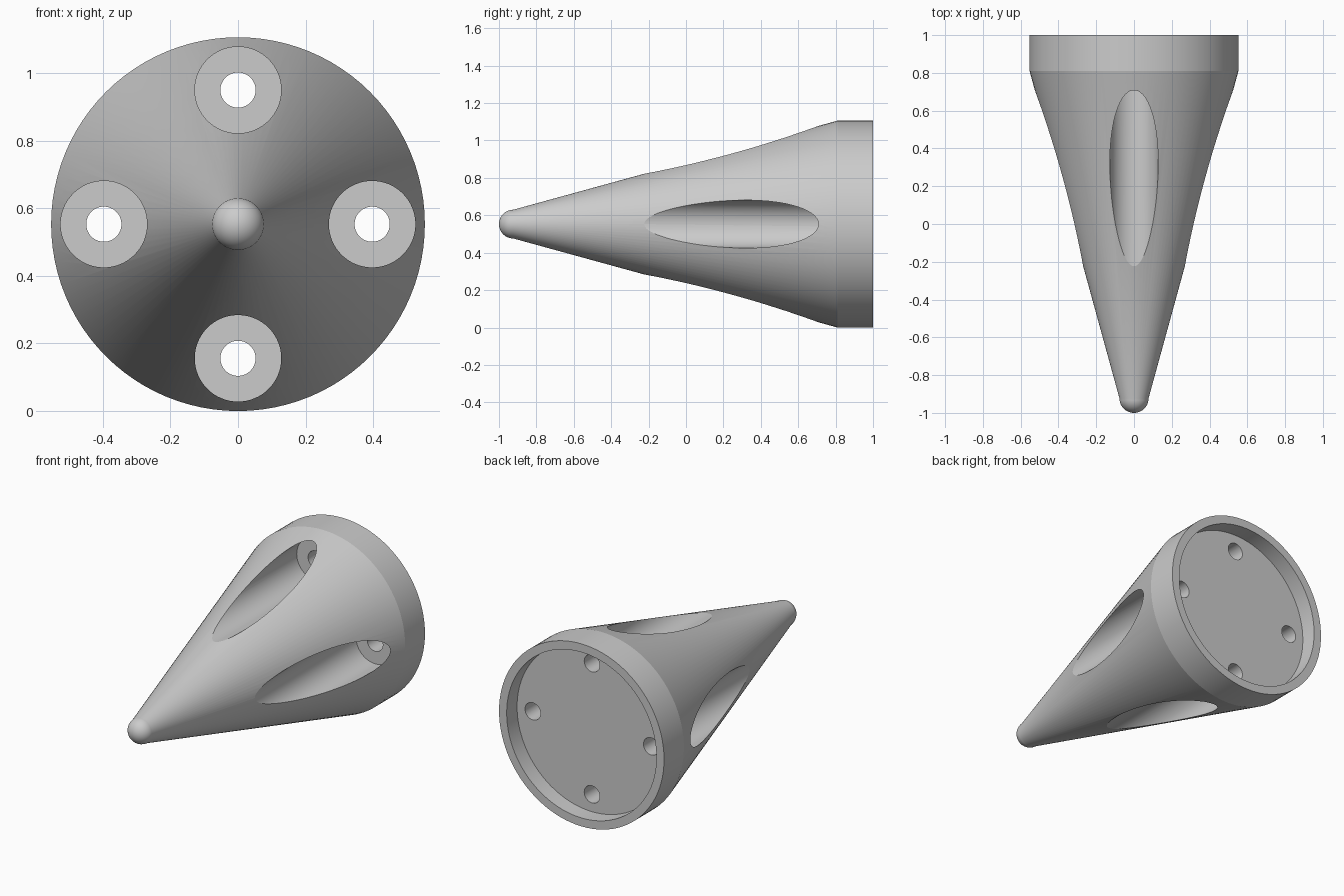
import bpy, bmesh, math
from mathutils import Matrix

if "Cube" in bpy.data.objects:
    bpy.data.objects.remove(bpy.data.objects["Cube"])

R = 0.553          # base radius, also height of the axis
PITCH = 0.397      # distance of the bolt pockets from the axis
SEG = 96


def lathe(name, profile):
    """Spin (radius, y) points around the horizontal axis at z = R."""
    bm = bmesh.new()
    rings = []
    for r, y in profile:
        if r == 0:
            rings.append([bm.verts.new((0, y, R))])
        else:
            rings.append([bm.verts.new((r * math.sin(2 * math.pi * i / SEG), y,
                                        R + r * math.cos(2 * math.pi * i / SEG)))
                          for i in range(SEG)])
    for a, b in zip(rings, rings[1:]):
        for i in range(SEG):
            j = (i + 1) % SEG
            if len(a) == 1:
                bm.faces.new((a[0], b[i], b[j]))
            elif len(b) == 1:
                bm.faces.new((a[i], b[0], a[j]))
            else:
                bm.faces.new((a[i], b[i], b[j], a[j]))
    bmesh.ops.recalc_face_normals(bm, faces=bm.faces)
    mesh = bpy.data.meshes.new(name)
    bm.to_mesh(mesh)
    bm.free()
    obj = bpy.data.objects.new(name, mesh)
    bpy.context.collection.objects.link(obj)
    return obj


def add_rods(name, radius, y0, y1):
    """Four rods parallel to the axis, spaced around it."""
    bm = bmesh.new()
    for k in range(4):
        a = k * math.pi / 2
        pos = Matrix.Translation((PITCH * math.cos(a), (y0 + y1) / 2, R + PITCH * math.sin(a)))
        bmesh.ops.create_cone(bm, cap_ends=True, segments=64, radius1=radius, radius2=radius,
                              depth=y1 - y0, matrix=pos @ Matrix.Rotation(math.pi / 2, 4, 'X'))
    mesh = bpy.data.meshes.new(name)
    bm.to_mesh(mesh)
    bm.free()
    obj = bpy.data.objects.new(name, mesh)
    bpy.context.collection.objects.link(obj)
    obj.hide_render = True
    return obj


# Cone with rounded tip, straight base band and recessed back
TIP = 0.077
profile = [(0, -1.0)]
for i in range(1, 13):
    t = i / 12 * math.pi / 2
    profile.append((TIP * math.sin(t), -1 + TIP - TIP * math.cos(t)))
profile += [(R, 0.81), (R, 1.0), (0.502, 1.0), (0.502, 0.9), (0, 0.9)]
cone = lathe("cone_hold", profile)

# Bolt pockets cut from the front, and through holes in their floors
cutters = [add_rods("pocket_cutter", 0.128, -0.9, 0.745),
           add_rods("hole_cutter", 0.052, 0.5, 1.1)]
bpy.context.view_layer.objects.active = cone
cone.select_set(True)
for c in cutters:
    mod = cone.modifiers.new(c.name, 'BOOLEAN')
    mod.operation = 'DIFFERENCE'
    mod.solver = 'EXACT'
    mod.object = c
    bpy.ops.object.modifier_apply(modifier=mod.name)
for c in cutters:
    bpy.data.objects.remove(c)

bpy.ops.object.shade_smooth_by_angle(angle=math.radians(12))
